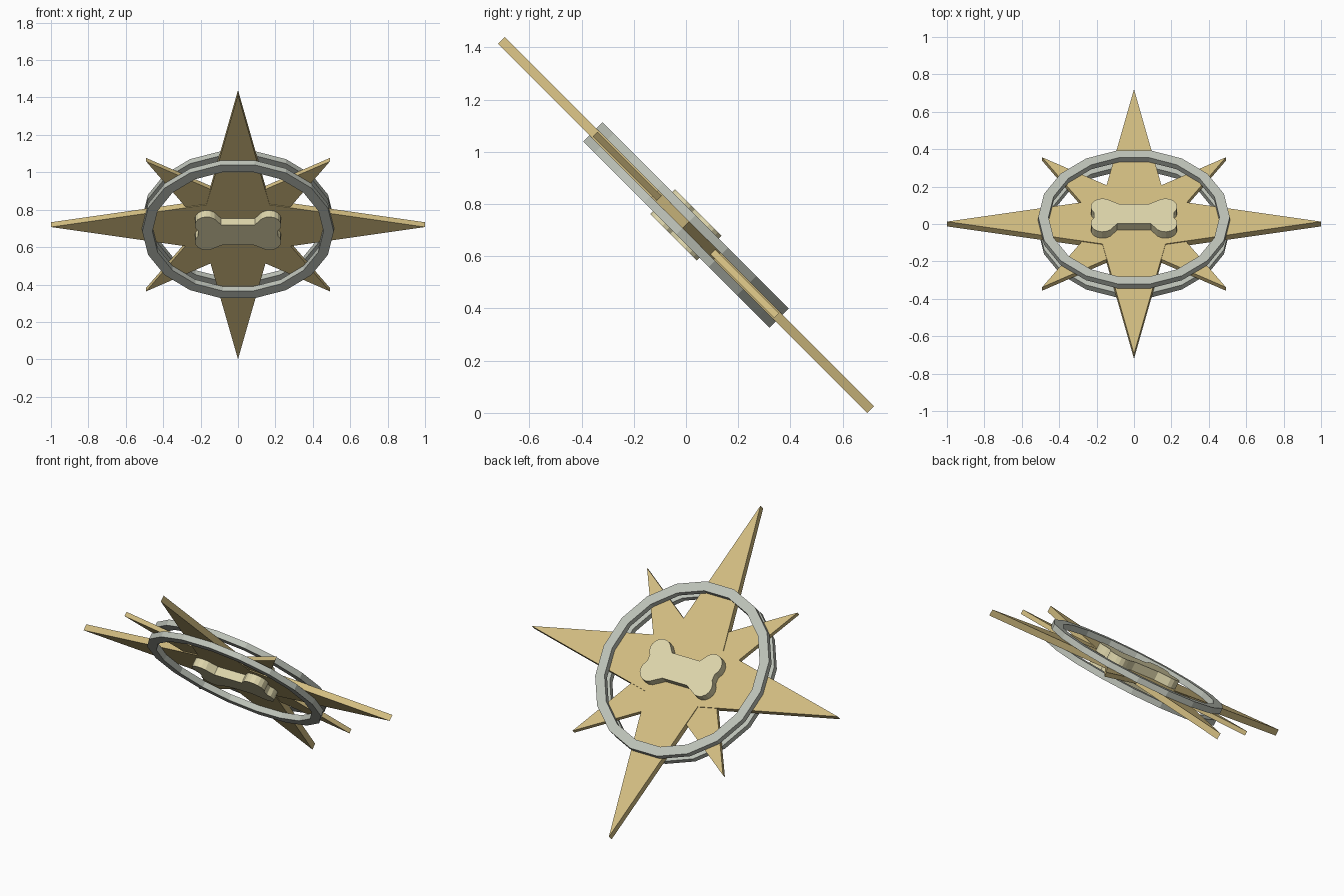
import bpy, bmesh
from math import pi, sin, cos, radians
from mathutils import Matrix

if "Cube" in bpy.data.objects:
    bpy.data.objects.remove(bpy.data.objects["Cube"])

# Everything is drawn flat, then tilted 45 degrees about x
TILT = Matrix.Translation((0, 0, 0.72)) @ Matrix.Rotation(-pi / 4, 4, 'X')


def material(name, rgb):
    m = bpy.data.materials.new(name)
    m.diffuse_color = (*rgb, 1)
    m.use_nodes = True
    m.node_tree.nodes["Principled BSDF"].inputs["Base Color"].default_value = m.diffuse_color
    return m


def finish(bm, name, mat):
    bmesh.ops.recalc_face_normals(bm, faces=bm.faces[:])
    bm.transform(TILT)
    me = bpy.data.meshes.new(name)
    bm.to_mesh(me)
    bm.free()
    me.materials.append(mat)
    ob = bpy.data.objects.new(name, me)
    bpy.context.collection.objects.link(ob)


def plate(name, outline, half, mat):
    """Extrude a flat outline from -half to +half."""
    bm = bmesh.new()
    face = bm.faces.new([bm.verts.new((x, y, -half)) for x, y in outline])
    new = bmesh.ops.extrude_face_region(bm, geom=[face])['geom']
    bmesh.ops.translate(bm, vec=(0, 0, 2 * half),
                        verts=[v for v in new if isinstance(v, bmesh.types.BMVert)])
    bmesh.ops.triangulate(bm, faces=[f for f in bm.faces if len(f.verts) > 4])
    finish(bm, name, mat)


def star(tip, inner, turn):
    """Four-pointed star outline."""
    return [((inner if i % 2 else tip) * cos(turn + i * pi / 4),
             (inner if i % 2 else tip) * sin(turn + i * pi / 4)) for i in range(8)]


def ring(name, z0, z1, outer, inner, sides, mat):
    bm = bmesh.new()
    loops = []
    for i in range(sides):
        a = 2 * pi * i / sides
        loops.append([bm.verts.new((r * cos(a), r * sin(a), z))
                      for r, z in ((outer, z0), (outer, z1), (inner, z1), (inner, z0))])
    for i in range(sides):
        p, q = loops[i], loops[(i + 1) % sides]
        for k in range(4):
            j = (k + 1) % 4
            bm.faces.new((p[k], q[k], q[j], p[j]))
    finish(bm, name, mat)


gold = material("gold", (0.65, 0.51, 0.22))
silver = material("silver", (0.51, 0.54, 0.48))
ivory = material("ivory", (0.73, 0.67, 0.41))

# Large star and smaller diagonal star
plate("long_points", star(1.0, 0.238, 0), 0.018, gold)
plate("short_points", star(0.695, 0.19, pi / 4), 0.013, gold)

# Rings on both faces
ring("upper_ring", 0.018, 0.052, 0.512, 0.457, 18, silver)
ring("lower_ring", -0.052, -0.018, 0.512, 0.457, 18, silver)


# Bone emblem through the centre: four rounded lobes and a waisted shaft
def lobe(sx, sy):
    pts = [(sx * (0.168 + 0.063 * cos(radians(a))), sy * (0.063 + 0.063 * sin(radians(a))))
           for a in range(-45, 136, 22)]
    return pts if sx * sy > 0 else pts[::-1]


bone = (lobe(1, 1) + [(0.08, 0.085), (-0.08, 0.085)] + lobe(-1, 1)
        + lobe(-1, -1) + [(-0.09, -0.065), (0.09, -0.065)] + lobe(1, -1))
plate("bone", bone, 0.067, ivory)
